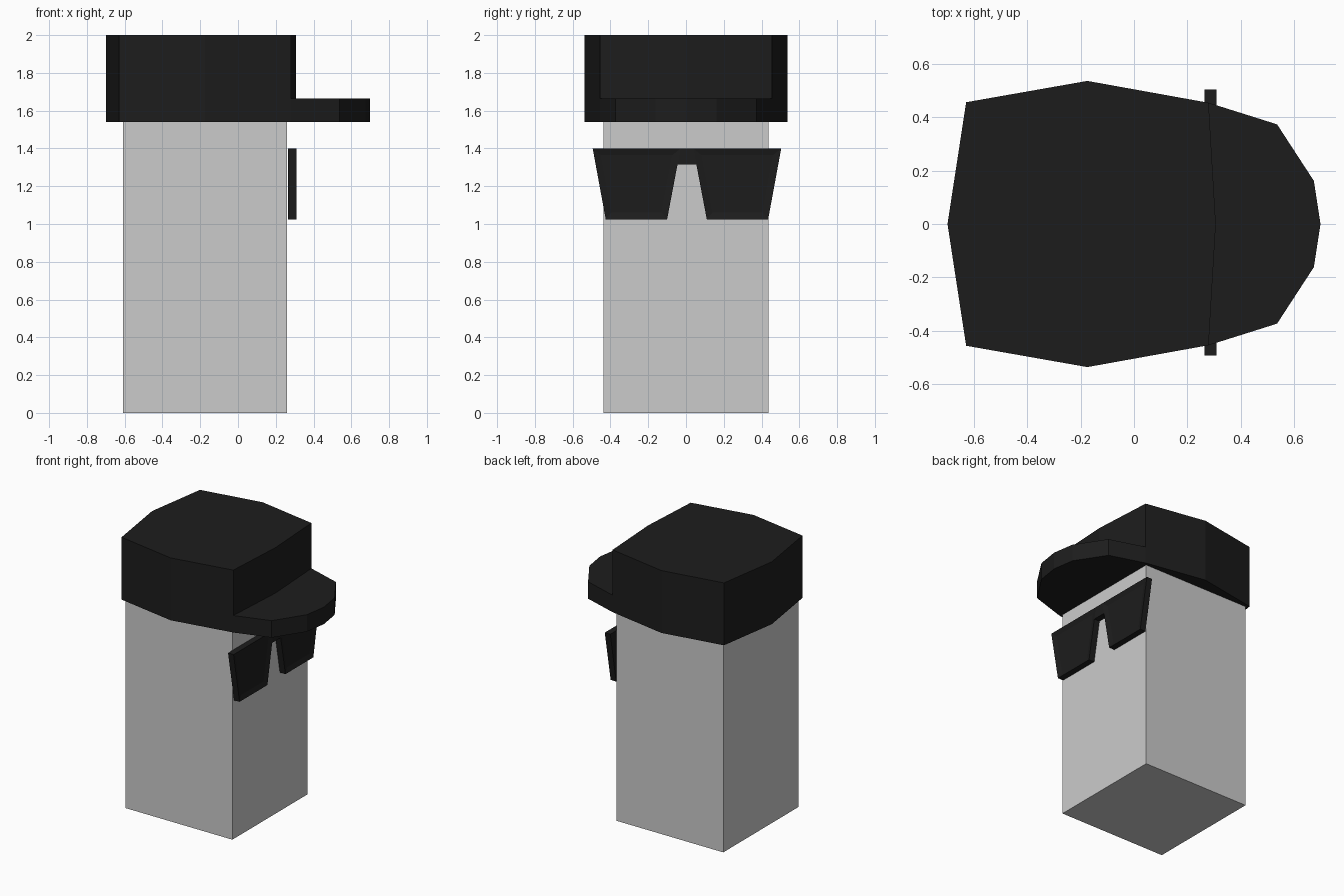
import bpy, bmesh
from mathutils import Vector

if "Cube" in bpy.data.objects:
    bpy.data.objects.remove(bpy.data.objects["Cube"])

black = bpy.data.materials.new("black")
black.diffuse_color = (0.012, 0.012, 0.012, 1)
black.use_nodes = True
black.node_tree.nodes["Principled BSDF"].inputs["Base Color"].default_value = black.diffuse_color


def finish(bm, name, mat=None):
    bmesh.ops.recalc_face_normals(bm, faces=bm.faces[:])
    me = bpy.data.meshes.new(name)
    bm.to_mesh(me)
    bm.free()
    ob = bpy.data.objects.new(name, me)
    bpy.context.collection.objects.link(ob)
    if mat:
        me.materials.append(mat)
    return ob


def prism(name, half, z0, z1, mat=None):
    """Extrude an outline given for y >= 0 and mirrored to y < 0."""
    outline = half + [(x, -y) for x, y in reversed(half) if y > 0]
    bm = bmesh.new()
    face = bm.faces.new([bm.verts.new((x, y, z0)) for x, y in outline])
    ext = bmesh.ops.extrude_face_region(bm, geom=[face], use_keep_orig=True)
    top = [g for g in ext["geom"] if isinstance(g, bmesh.types.BMVert)]
    bmesh.ops.translate(bm, verts=top, vec=(0, 0, z1 - z0))
    return finish(bm, name, mat)


# Head block
prism("head_block", [(0.26, 0.437), (-0.61, 0.437)], 0, 1.55)

# Cap crown and peak
prism("cap_crown", [(0.307, 0), (0.28, 0.455), (-0.175, 0.537),
                    (-0.63, 0.457), (-0.70, 0)], 1.54, 2.0, black)
peak = [(0.70, 0), (0.675, 0.162), (0.537, 0.374), (0.28, 0.455), (0.307, 0)]
prism("cap_peak", peak, 1.54, 1.665, black)

# Sunglasses: half frame with a recessed lens, mirrored across the bridge
bm = bmesh.new()
pts = [(0.499, 1.40), (0.43, 1.025), (0.105, 1.025), (0.05, 1.315),
       (0.034, 1.40), (0, 1.315), (0, 1.40)]
v = [bm.verts.new((0.265, y, z)) for y, z in pts]
back = [bm.faces.new([v[i] for i in ids]) for ids in ((0, 4, 3, 2, 1), (4, 6, 5, 3))]
ext = bmesh.ops.extrude_face_region(bm, geom=back, use_keep_orig=True)["geom"]
bmesh.ops.translate(bm, verts=[g for g in ext if isinstance(g, bmesh.types.BMVert)],
                    vec=(0.045, 0, 0))
# Drop the wall hidden on the mirror plane
bm.faces.ensure_lookup_table()
bmesh.ops.delete(bm, geom=[f for f in bm.faces if all(abs(w.co.y) < 1e-5 for w in f.verts)],
                 context='FACES')
bmesh.ops.recalc_face_normals(bm, faces=bm.faces[:])
lens = [f for f in bm.faces if len(f.verts) == 5 and f.calc_center_median().x > 0.3]
bmesh.ops.inset_region(bm, faces=lens, thickness=0.036, depth=0, use_even_offset=True)
bmesh.ops.translate(bm, verts=list({w for f in lens for w in f.verts}),
                    vec=Vector((-0.01, 0, 0)))
glasses = finish(bm, "sunglasses", black)
glasses.location.y = 0.005
mirror = glasses.modifiers.new("mirror", 'MIRROR')
mirror.use_axis = (False, True, False)
